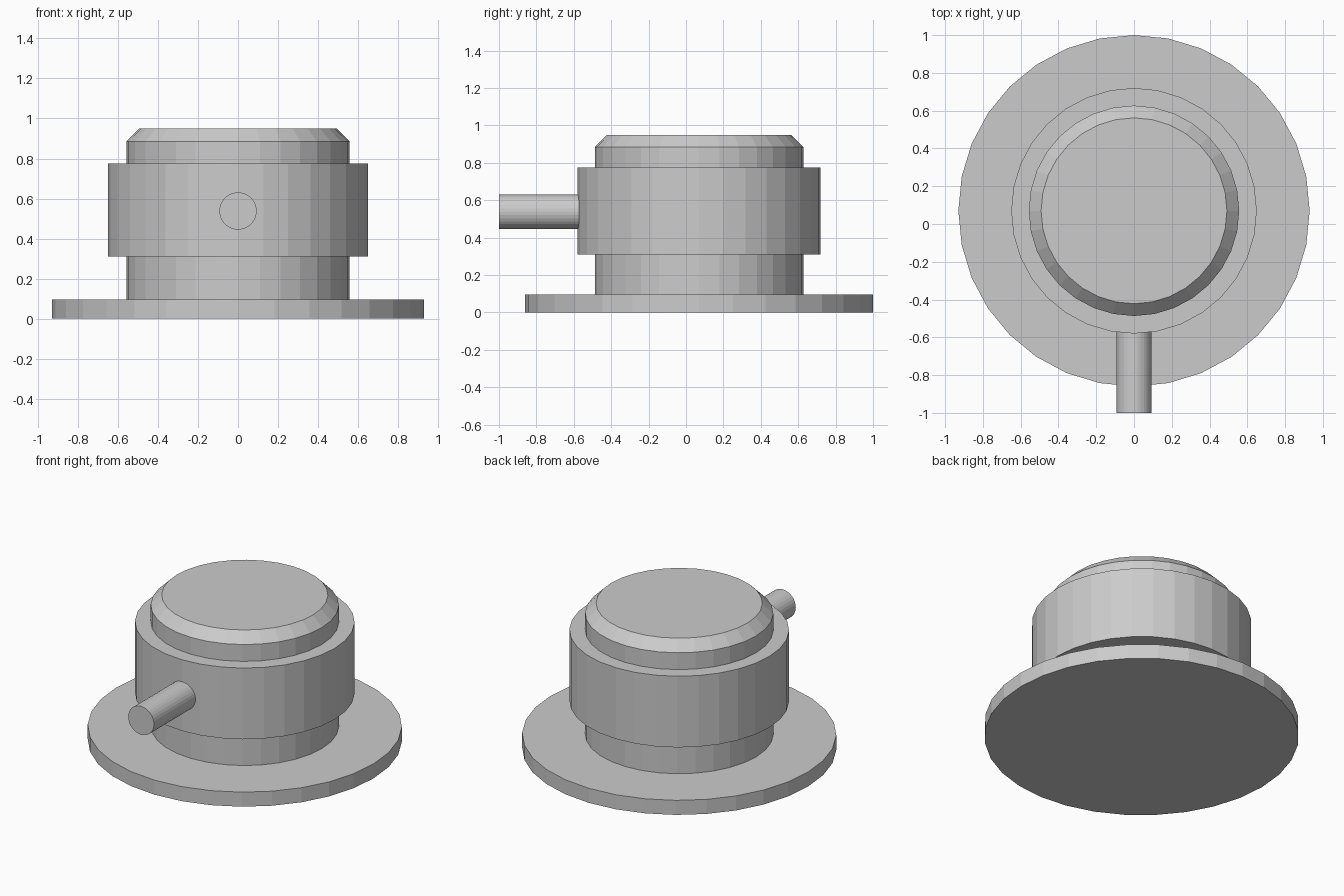
import bpy, bmesh
from math import cos, sin, tau
from mathutils import Matrix

if "Cube" in bpy.data.objects:
    bpy.data.objects.remove(bpy.data.objects["Cube"])

SIDES = 32
AXIS_Y = 0.07  # the round body sits slightly back; the pin sticks out in front


def lathe(name, profile, matrix):
    """Closed flat-shaded solid of revolution from (radius, height) points."""
    bm = bmesh.new()
    rings = [[bm.verts.new((r * sin(tau * i / SIDES), r * cos(tau * i / SIDES), z))
              for i in range(SIDES)] for r, z in profile]
    for a, b in zip(rings, rings[1:]):
        for i in range(SIDES):
            j = (i + 1) % SIDES
            bm.faces.new((a[i], a[j], b[j], b[i]))
    bm.faces.new(rings[0])
    bm.faces.new(rings[-1])
    bm.transform(matrix)
    bmesh.ops.recalc_face_normals(bm, faces=bm.faces)
    mesh = bpy.data.meshes.new(name)
    bm.to_mesh(mesh)
    bm.free()
    obj = bpy.data.objects.new(name, mesh)
    bpy.context.collection.objects.link(obj)
    return obj


# Base flange, neck, wide collar and chamfered cap in one stepped profile
lathe("stepped_body",
      [(0.93, 0), (0.93, 0.095), (0.557, 0.095), (0.557, 0.31), (0.65, 0.31),
       (0.65, 0.775), (0.557, 0.775), (0.557, 0.885), (0.492, 0.95)],
      Matrix.Translation((0, AXIS_Y, 0)))

# Horizontal pin at the front, rooted just inside the collar
lathe("front_pin", [(0.093, 0.56), (0.093, 1.0)],
      Matrix.Translation((0, 0, 0.538)) @ Matrix.Rotation(tau / 4, 4, 'X'))
